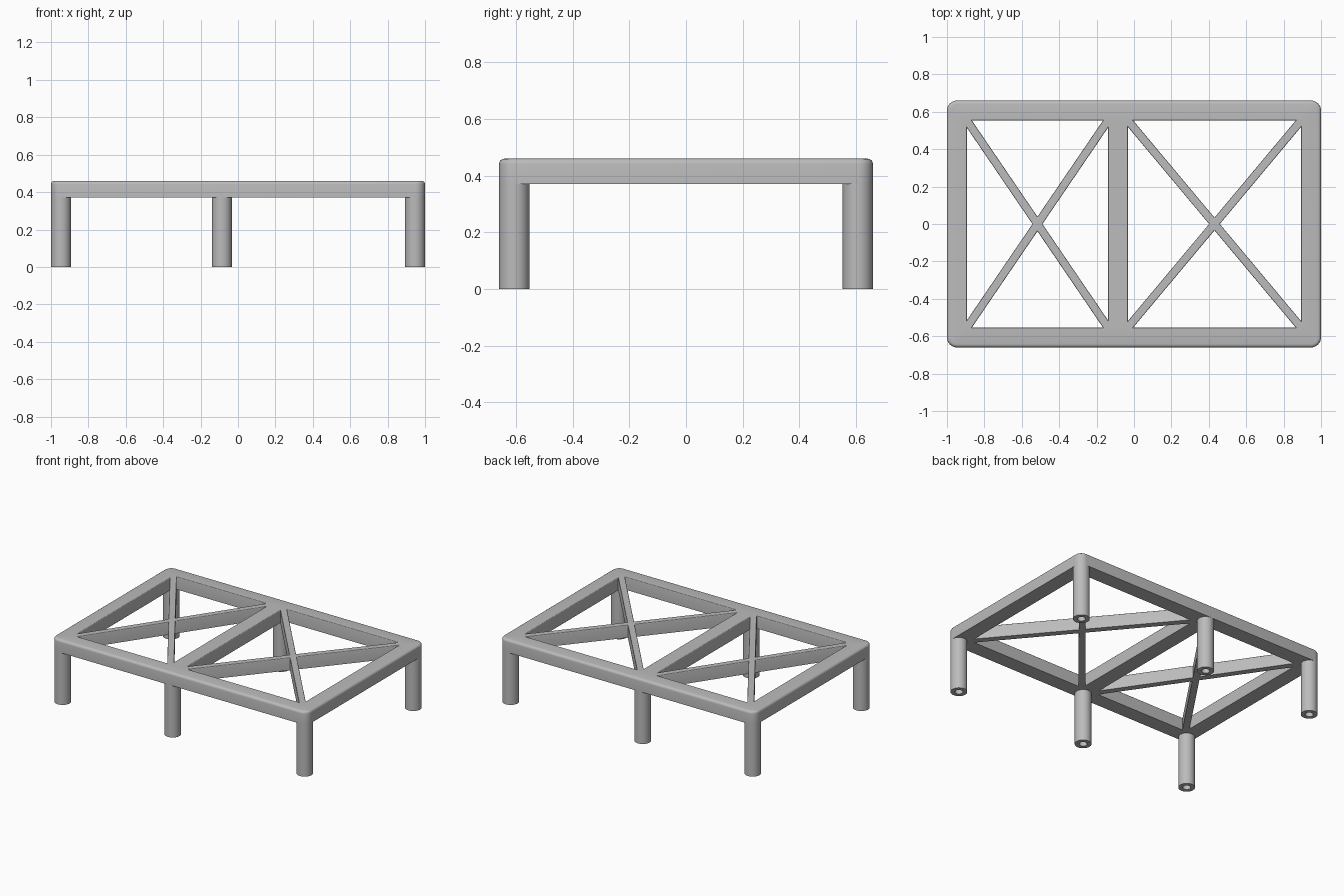
import bpy, bmesh, math
from mathutils import Vector

cube = bpy.data.objects.get("Cube")
if cube:
    bpy.data.objects.remove(cube, do_unlink=True)

HALF_X, HALF_Y = 1.0, 0.66
UNDER, TOP = 0.37, 0.46
RAIL = 0.107            # rail width and leg diameter
MID_X = -0.086          # centre of the cross rail
BRACE = 0.022           # half width of a diagonal brace
OUTER_ROUND, INNER_ROUND = 0.018, 0.006

grey = bpy.data.materials.new("Light grey")
grey.use_nodes = True
grey.diffuse_color = (0.5, 0.5, 0.5, 1)
grey.node_tree.nodes["Principled BSDF"].inputs["Base Color"].default_value = (0.5, 0.5, 0.5, 1)


def finish(bm, name):
    bmesh.ops.recalc_face_normals(bm, faces=bm.faces[:])
    mesh = bpy.data.meshes.new(name)
    bm.to_mesh(mesh)
    bm.free()
    mesh.materials.append(grey)
    ob = bpy.data.objects.new(name, mesh)
    bpy.context.collection.objects.link(ob)
    bpy.ops.object.select_all(action="DESELECT")
    ob.select_set(True)
    bpy.context.view_layer.objects.active = ob
    bpy.ops.object.shade_smooth_by_angle(angle=math.radians(35))
    return ob


def rounded_outline(inset, steps=8):
    """Outer edge of the frame, corners matching the legs."""
    r = RAIL / 2
    pts = []
    for i, (sx, sy) in enumerate([(1, 1), (-1, 1), (-1, -1), (1, -1)]):
        for k in range(steps + 1):
            a = math.pi / 2 * (i + k / steps)
            pts.append(Vector((sx * (HALF_X - r) + (r - inset) * math.cos(a),
                               sy * (HALF_Y - r) + (r - inset) * math.sin(a))))
    return pts


def opening(a, b, c, grow):
    """Triangle between rail edge a-b and the brace crossing c."""
    base, mid = b - a, (a + b) / 2
    angle = base.angle(c - a)
    shift = BRACE / math.sin(angle)
    k = 1 - 2 * shift / base.length
    tri = [mid + (p - mid) * k for p in (a, b, c)]
    # Grow evenly about the incentre
    sides = [(tri[1] - tri[2]).length, (tri[2] - tri[0]).length, (tri[0] - tri[1]).length]
    centre = sum((p * s for p, s in zip(tri, sides)), Vector((0, 0))) / sum(sides)
    height = (tri[2] - mid).length
    radius = sides[2] * height / sum(sides)
    return [centre + (p - centre) * (1 + grow / radius) for p in tri]


def frame_loops(t):
    """All outlines of the frame at rounding fraction t."""
    loops = [rounded_outline(OUTER_ROUND * t)]
    y = HALF_Y - RAIL
    for x0, x1 in [(-HALF_X + RAIL, MID_X - RAIL / 2), (MID_X + RAIL / 2, HALF_X - RAIL)]:
        corners = [Vector(p) for p in ((x0, -y), (x1, -y), (x1, y), (x0, y))]
        crossing = Vector(((x0 + x1) / 2, 0))
        for i in range(4):
            loops.append(opening(corners[i], corners[(i + 1) % 4], crossing, INNER_ROUND * t))
    return loops


# Frame with rails and crossed braces, softened along the top
bm = bmesh.new()
STEPS = 4
levels = [(UNDER, UNDER, 0)]
for s in range(STEPS + 1):
    a = math.pi / 2 * s / STEPS
    drop = 1 - math.sin(a)
    levels.append((TOP - OUTER_ROUND * drop, TOP - INNER_ROUND * drop, 1 - math.cos(a)))

rings = []
for z_out, z_in, t in levels:
    rings.append([[bm.verts.new((p.x, p.y, z_out if i == 0 else z_in)) for p in loop]
                  for i, loop in enumerate(frame_loops(t))])
for low, high in zip(rings, rings[1:]):
    for lo, hi in zip(low, high):
        n = len(lo)
        for i in range(n):
            j = (i + 1) % n
            bm.faces.new((lo[i], lo[j], hi[j], hi[i]))
for ring in (rings[0], rings[-1]):
    edges = [bm.edges.get((loop[i - 1], loop[i])) for loop in ring for i in range(len(loop))]
    bmesh.ops.triangle_fill(bm, edges=edges, use_beauty=True, normal=(0, 0, 1))
finish(bm, "braced_frame")


def leg(name, x, y):
    """Hollow round post."""
    bm = bmesh.new()
    n = 32
    rings = []
    for r, z in [(0.026, UNDER), (0.026, 0), (RAIL / 2, 0), (RAIL / 2, UNDER + 0.02)]:
        rings.append([bm.verts.new((x + r * math.cos(math.tau * i / n),
                                    y + r * math.sin(math.tau * i / n), z)) for i in range(n)])
    for lo, hi in zip(rings, rings[1:]):
        for i in range(n):
            j = (i + 1) % n
            bm.faces.new((lo[i], lo[j], hi[j], hi[i]))
    finish(bm, name)


# Three legs along the front and three along the back
for side, y in (("front", -1), ("back", 1)):
    for place, x in (("right", -HALF_X + RAIL / 2), ("middle", MID_X), ("left", HALF_X - RAIL / 2)):
        leg(f"{side}_{place}_leg", x, y * (HALF_Y - RAIL / 2))
